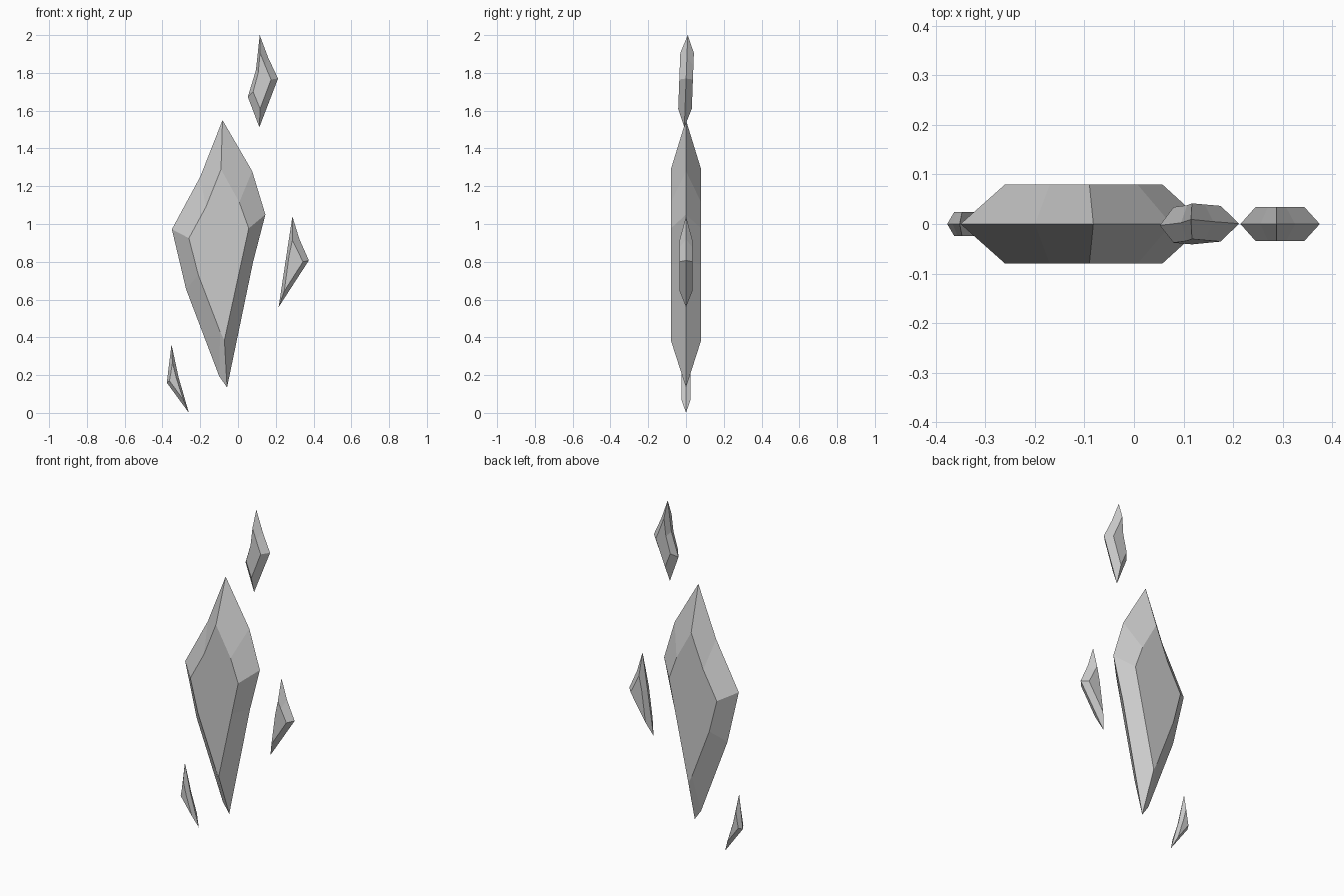
import bpy
import bmesh


def shard(name, rim, facet, depth, lean=0.0, mid_z=0.0):
    """Cut crystal: sharp rim at y=0, bevelled to flat facets front and back.
    rim and facet are matching (x, z) outlines, clockwise from the top."""
    bm = bmesh.new()

    def ring(points, y):
        return [bm.verts.new((x, y + lean * (z - mid_z), z)) for x, z in points]

    edge = ring(rim, 0)
    n = len(edge)
    for side in (-1, 1):
        inner = ring(facet, side * depth)
        bm.faces.new(inner)
        for i in range(n):
            j = (i + 1) % n
            bm.faces.new((edge[i], edge[j], inner[j], inner[i]))
    bmesh.ops.recalc_face_normals(bm, faces=bm.faces)
    mesh = bpy.data.meshes.new(name)
    bm.to_mesh(mesh)
    bm.free()
    obj = bpy.data.objects.new(name, mesh)
    bpy.context.collection.objects.link(obj)
    return obj


# Large central crystal
shard("main_crystal",
      [(-.082, 1.55), (.075, 1.28), (.145, 1.05), (.08, .80), (-.058, .135),
       (-.10, .195), (-.275, .655), (-.35, .972), (-.20, 1.25)],
      [(-.09, 1.29), (.007, 1.115), (.057, .977), (.015, .785), (-.072, .384),
       (-.095, .43), (-.21, .73), (-.26, .925), (-.17, 1.09)],
      0.08)

# Upper splinter, leaning slightly backwards
shard("upper_splinter",
      [(.115, 2.0), (.16, 1.88), (.212, 1.77), (.113, 1.512),
       (.052, 1.673), (.095, 1.815)],
      [(.117, 1.905), (.143, 1.84), (.175, 1.765), (.117, 1.61),
       (.08, 1.70), (.107, 1.80)],
      0.036, lean=0.037, mid_z=1.75)

# Right splinter
shard("right_splinter",
      [(.288, 1.04), (.325, .92), (.375, .807), (.215, .56), (.255, .825)],
      [(.288, .915), (.307, .875), (.344, .80), (.245, .645), (.27, .83)],
      0.034)

# Lower left splinter
shard("lower_splinter",
      [(-.352, .363), (-.315, .19), (-.26, 0), (-.377, .16), (-.366, .25)],
      [(-.347, .265), (-.327, .185), (-.29, .07), (-.363, .17), (-.356, .21)],
      0.024)
